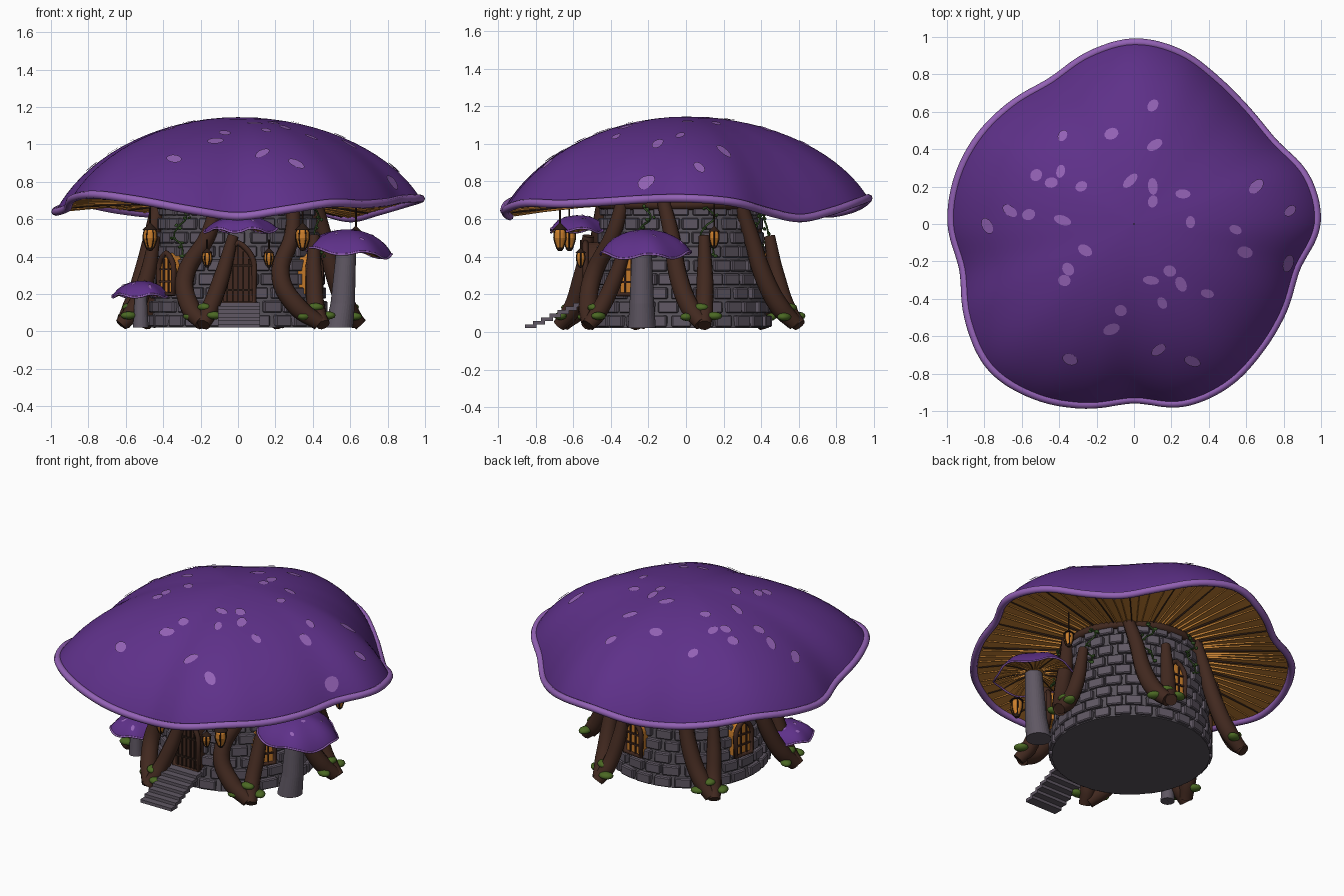
import bpy, bmesh, math, random
from mathutils import Matrix, Vector
from math import sin, cos, pi, radians, tau, sqrt

random.seed(4)
if "Cube" in bpy.data.objects:
    bpy.data.objects.remove(bpy.data.objects["Cube"])


def material(name, *rgb):
    m = bpy.data.materials.new(name)
    m.use_nodes = True
    m.diffuse_color = (*rgb, 1)
    node = m.node_tree.nodes["Principled BSDF"]
    node.inputs["Base Color"].default_value = (*rgb, 1)
    node.inputs["Roughness"].default_value = 0.85
    return m


PURPLE = material("purple cap", .112, .03, .25)
LILAC = material("lilac", .29, .12, .46)
STONE = material("grey stone", .115, .096, .125)
MORTAR = material("dark mortar", .098, .086, .104)
WOOD = material("brown wood", .054, .022, .014)
DARK = material("dark wood", .025, .012, .008)
AMBER = material("amber gill", .56, .22, .035)
GLOW = material("glowing orange", .6, .21, .025)
MOSS = material("moss green", .07, .14, .017)
LEAF = material("dark leaf", .035, .085, .018)
CENTRE = Vector((0, -.03, 0))


def finish(name, bm, mat, smooth=False):
    me = bpy.data.meshes.new(name)
    bmesh.ops.recalc_face_normals(bm, faces=bm.faces)
    bm.to_mesh(me)
    bm.free()
    me.materials.append(mat)
    me.polygons.foreach_set("use_smooth", [smooth] * len(me.polygons))
    ob = bpy.data.objects.new(name, me)
    bpy.context.collection.objects.link(ob)
    return ob


def box(bm, size, matrix):
    bmesh.ops.create_cube(bm, size=1, matrix=matrix @ Matrix.Diagonal((*size, 1)))


def ball(bm, size, matrix):
    bmesh.ops.create_icosphere(bm, subdivisions=2, radius=1,
                               matrix=matrix @ Matrix.Diagonal((*size, 1)))


def loft(name, rings, mat, smooth=True):
    """Skin closed rings of equal length."""
    bm = bmesh.new()
    vs = [[bm.verts.new(p) for p in ring] for ring in rings]
    n = len(rings[0])
    for a, b in zip(vs, vs[1:]):
        for i in range(n):
            j = (i + 1) % n
            bm.faces.new((a[i], a[j], b[j], b[i]))
    return finish(name, bm, mat, smooth)


def tube(name, pts, radii, mat, cyclic=False, smooth_path=True, sides=2):
    """Round tube along a path, turned into a mesh."""
    cu = bpy.data.curves.new(name, "CURVE")
    cu.dimensions = "3D"
    cu.bevel_depth, cu.bevel_resolution, cu.use_fill_caps = 1, sides, True
    cu.resolution_u = 6
    sp = cu.splines.new("BEZIER")
    sp.bezier_points.add(len(pts) - 1)
    if isinstance(radii, float):
        radii = [radii] * len(pts)
    for bp, p, r in zip(sp.bezier_points, pts, radii):
        bp.co, bp.radius = p, r
        bp.handle_left_type = bp.handle_right_type = "AUTO" if smooth_path else "VECTOR"
    sp.use_cyclic_u = cyclic
    tmp = bpy.data.objects.new(name + "_path", cu)
    bpy.context.collection.objects.link(tmp)
    me = bpy.data.meshes.new_from_object(tmp.evaluated_get(bpy.context.evaluated_depsgraph_get()))
    bpy.data.objects.remove(tmp)
    me.name = name
    me.materials.clear()
    me.materials.append(mat)
    me.polygons.foreach_set("use_smooth", [True] * len(me.polygons))
    ob = bpy.data.objects.new(name, me)
    bpy.context.collection.objects.link(ob)


def polar(deg, r, z):
    a = radians(deg)
    return CENTRE + Vector((r * cos(a), r * sin(a), z))


def around(table):
    """Smooth periodic lookup of a table by angle."""
    n = len(table)

    def f(a):
        u = (a % tau) / tau * n
        i, t = int(u), u % 1
        p, q, r, s = (table[(i + k) % n] for k in (-1, 0, 1, 2))
        return q + .5 * t * (r - p + t * (2*p - 5*q + 4*r - s + t * (3*(q - r) + s - p)))
    return f


def mushroom_cap(name, c, rad, mean, rim, top, under, lip, seg, gills, inner, spots, spot):
    """Domed cap whose wavy rim fades into a round crown."""
    def up(t, a):
        r = t * (mean + (rad(a) - mean) * t)
        drop = (1 - sqrt(1 - .87*t*t)) / (1 - sqrt(.13))
        return Vector((c[0] + r*cos(a), c[1] + r*sin(a), top - (top - rim(a)) * drop))

    def low(t, a, drop=0.):
        r = rad(a) * t
        return Vector((c[0] + r*cos(a), c[1] + r*sin(a), under + (rim(a) - under) * t**2 - drop))

    angles = [tau * i / seg for i in range(seg)]
    steps = [.002] + [sin(pi/2 * k/18) for k in range(1, 19)]
    loft(name + "_top", [[up(t, a) for a in angles] for t in steps], PURPLE)
    loft(name + "_underside", [[low(t, a) for a in angles] for t in (1, .85, .7, .5, .3, .01)], AMBER)
    tube(name + "_lip", [up(1, a) for a in angles[::2]], lip, LILAC, cyclic=True)
    # thin blades below the cap, every fourth one dark
    bm = bmesh.new()
    for k in range(gills):
        a = tau * (k + random.uniform(-.3, .3)) / gills
        w = .003 / rad(a)
        for t0, t1 in zip((inner, .6, .8), (.6, .8, .97)):
            for side in (-w, w):
                f = bm.faces.new([bm.verts.new(p) for p in (
                    low(t0, a + side/t0), low(t1, a + side/t1),
                    low(t1, a, lip * .6 * (1.1 - t1) + .004), low(t0, a, lip * .6 * (1.1 - t0) + .004))])
                f.material_index = int(k % 4 == 0)
    finish(name + "_gills", bm, AMBER).data.materials.append(DARK)
    # pale spots lying on the cap
    bm = bmesh.new()
    for x, y in spots:
        turn, sa, sb = random.uniform(0, pi), spot * random.uniform(.85, 1.3), spot * random.uniform(.6, .8)
        ring = []
        for k in range(12):
            b = tau * k / 12
            px = x + sa*cos(b)*cos(turn) - sb*sin(b)*sin(turn)
            py = y + sa*cos(b)*sin(turn) + sb*sin(b)*cos(turn)
            a, r = math.atan2(py, px), math.hypot(px, py)
            t = 2*r / (mean + sqrt(mean*mean + 4 * (rad(a) - mean) * r))
            ring.append(bm.verts.new(up(min(t, .99), a) + Vector((px*.006, py*.006, .005))))
        bm.faces.new(ring)
    finish(name + "_spots", bm, LILAC)


# Great cap
RADIUS = around([.975, .953, .866, .856, .887, .945, .97, .932, .882, .91, .947, .972,
                 .975, .945, 1.02, 1.082, 1.058, 1., .938, .99, .988, .95, .92, .90])
RIM = around([.71, .69, .64, .605, .64, .69, .71, .66, .63, .65, .68, .66,
              .64, .66, .71, .73, .70, .65, .615, .65, .685, .68, .69, .705])
SPOTS = [(.1, .63), (-.12, .48), (-.38, .47), (.11, .42), (-.52, .26), (-.39, .28), (-.44, .22), (-.28, .2),
         (-.02, .23), (.1, .2), (.26, .16), (.1, .12), (.65, .2), (.3, .01), (.83, .07), (.54, -.03),
         (.59, -.15), (.82, -.21), (-.66, .07), (-.56, .05), (-.38, .02), (-.78, -.01), (-.26, -.14),
         (-.35, -.24), (-.37, -.3), (.09, -.3), (.19, -.25), (.15, -.42), (.25, -.32), (.39, -.37),
         (-.07, -.46), (-.12, -.56), (-.34, -.72), (.13, -.67), (.31, -.73)]
mushroom_cap("great_cap", (0, 0), RADIUS, .95, RIM, 1.145, .7, .022, 144, 88, .4, SPOTS, .038)

# Small caps: name, centre, radii, rim height, top, tilt
for name, c, rx, ry, z, top, tilt in (("side_mushroom", (.585, -.22), .235, .24, .42, .545, .02),
                                      ("little_mushroom", (-.52, -.31), .15, .15, .19, .27, 0),
                                      ("door_awning", (.015, -.575), .195, .145, .54, .62, 0)):
    mushroom_cap(name, c,
                 lambda a: rx * ry / math.hypot(ry*cos(a), rx*sin(a)) * (1 + .03*sin(5*a)), (rx + ry) / 2,
                 lambda a: z + rx*.06*sin(5*a + 1) - tilt*cos(a), top, z + .03, .006, 40, 36, .25,
                 [(rx*k/13*cos(k*2.4), ry*k/13*sin(k*2.4)) for k in range(3, 12)], .013)


def stem(name, c, levels, mat):
    loft(name, [[(c[0] + dx + r*cos(tau*k/32), c[1] + r*sin(tau*k/32), z) for k in range(32)]
                for r, z, dx in levels], mat, smooth=False)


stem("side_stem", (.56, -.235), ((.001, .02, -.02), (.075, .02, -.02), (.065, .15, 0), (.052, .46, .02)), STONE)
stem("little_stem", (-.52, -.31), ((.001, .02, 0), (.042, .02, 0), (.036, .12, 0), (.03, .23, 0)), STONE)

# Tower core and rows of blocks
stem("tower_core", (0, -.03), ((.001, .02, 0), (.47, .02, 0), (.455, .1, 0), (.4, .7, 0)), MORTAR)
bm = bmesh.new()
ROWS, COUNT = 9, 24
for row in range(ROWS):
    z = .02 + (row + .5) * .074
    r = .463 - .095 * z
    width = tau * r / COUNT
    for k in range(COUNT):
        deg = (k + .5 * (row % 2) + random.uniform(-.06, .06)) * 360 / COUNT
        m = Matrix.Translation(polar(deg, r, z)) @ Matrix.Rotation(radians(deg + 90), 4, "Z")
        box(bm, (width - random.uniform(.012, .026), random.uniform(.045, .06), .061), m)
blocks = finish("tower_blocks", bm, STONE)
bev = blocks.modifiers.new("worn_edges", "BEVEL")
bev.width, bev.segments = .006, 1
tube("tower_top_ring", [polar(k * 30, .415, .675) for k in range(12)], .026, WOOD, cyclic=True)

# Roots, each a long trunk and a shorter prop, with moss at the foot; the front pair bow sideways
moss = bmesh.new()
for deg, bow in ((10, 0), (70, 0), (137, 0), (200, 0), (253, 1), (312, 1)):
    foot = polar(deg, .65, .045)
    trunk = [polar(deg - 22 + 24*bow, .425, .69), polar(deg - 16 + 13*bow, .46, .52),
             polar(deg - 11 - 5*bow, .52, .29), polar(deg - 5 - 4*bow, .585, .13), foot]
    tube("root_trunk", trunk, [.036, .043, .05, .053, .042], WOOD, sides=3)
    prop = [polar(deg + 5 + 9*bow, .49, .51), polar(deg + 4 + 3*bow, .54, .27), polar(deg + 2, .61, .1),
            polar(deg + 1, .67, .035)]
    tube("root_prop", prop, [.03, .045, .048, .036], WOOD, sides=3)
    for da, r, z in ((-7, .62, .08), (6, .65, .085), (0, .62, .13)):
        ball(moss, (.045, .034, .022), Matrix.Translation(polar(deg + da, r, z))
             @ Matrix.Rotation(random.uniform(0, pi), 4, "Z"))
finish("moss_clumps", moss, MOSS, True)


def arch(name, deg, r, z0, w, h, fill, bars, levels, bar_mat):
    """Pointed opening: filled panel, frame and bars, set in the wall."""
    m = Matrix.Translation(polar(deg, r, z0)) @ Matrix.Rotation(radians(deg + 90), 4, "Z")
    half, spring = w / 2, h * .58
    side = [(half * cos(t) ** .8, spring + (h - spring) * (t / (pi/2)) ** .85)
            for t in (0, .3, .6, .9, 1.2, 1.4)]
    out = [(half, 0)] + side + [(0, h)] + [(-x, z) for x, z in reversed(side)] + [(-half, 0)]
    bm = bmesh.new()
    face = bm.faces.new([bm.verts.new(m @ Vector((x, 0, z))) for x, z in out])
    ext = bmesh.ops.extrude_face_region(bm, geom=[face])
    push = m.to_3x3() @ Vector((0, .07, 0))
    bmesh.ops.translate(bm, vec=push, verts=[v for v in ext["geom"] if isinstance(v, bmesh.types.BMVert)])
    finish(name + "_panel", bm, fill)
    tube(name + "_frame", [m @ Vector((x, -.004, z)) for x, z in out], .015, WOOD,
         cyclic=True, smooth_path=False)
    bm = bmesh.new()
    for k in range(bars):
        x = w * ((k + 1) / (bars + 1) - .5)
        tall = h * (.98 - .75 * abs(x) / half * .5)
        box(bm, (.008, .012, tall), m @ Matrix.Translation((x, -.003, tall / 2)))
    for z in levels:
        box(bm, (w, .014, .01), m @ Matrix.Translation((0, -.003, h * z)))
    finish(name + "_bars", bm, bar_mat)


for deg in (83, 166, 219, 326):
    arch("window", deg, .49, .2, .125, .22, GLOW, 2, (.3, .6), WOOD)
arch("door", 270, .5, .15, .175, .325, WOOD, 5, (.22, .62), DARK)

# Front steps
bm = bmesh.new()
for k in range(7):
    box(bm, (.225, .062, .02), Matrix.Translation((.005, -.825 + k * .043, .03 + k * .019)))
finish("front_steps", bm, STONE)

# Hanging lanterns: position, scale, hanger length
for x, y, z, s, hang in ((-.47, -.62, .5, 1, .16), (.345, -.67, .5, 1, .15), (-.165, -.56, .39, .7, .1),
                         (.165, -.56, .39, .7, .1), (.63, .15, .5, .8, .18)):
    at = Vector((x, y, z))
    stem("lantern_glass", (x, y), [(r*s, z + h*s, 0) for r, h in
         ((.001, -.055), (.018, -.055), (.036, .0), (.034, .03), (.026, .045))], GLOW)
    stem("lantern_lid", (x, y), [(r*s, z + h*s, 0) for r, h in ((.001, .042), (.042, .042), (.02, .062), (.004, .08))], DARK)
    stem("lantern_base", (x, y), [(r*s, z + h*s, 0) for r, h in ((.001, -.07), (.012, -.068), (.022, -.052), (.001, -.05))], DARK)
    for k in range(6):
        d = Vector((cos(tau*k/6), sin(tau*k/6), 0)) * s
        tube("lantern_rib", [at + d*.02 - Vector((0, 0, .054*s)), at + d*.037, at + d*.03 + Vector((0, 0, .045*s))],
             .0035, DARK, sides=0)
    tube("lantern_hanger", [at + Vector((0, 0, .07*s)), at + Vector((0, 0, hang))], .005, DARK, sides=1)

# Vines hanging from the top ring
leaves = bmesh.new()
for deg in (18, 62, 100, 228, 335):
    path = [polar(deg + 5*sin(k*1.7), .455 + .005*k, .66 - .05*k) for k in range(6)]
    tube("vine", path, .005, LEAF, sides=1)
    for p in path:
        for _ in range(2):
            off = Vector([random.uniform(-.018, .018) for _ in range(3)])
            ball(leaves, (.014, .006, .01), Matrix.Translation(p + off)
                 @ Matrix.Rotation(random.uniform(0, pi), 4, "Z") @ Matrix.Rotation(random.uniform(-1, 1), 4, "X"))
finish("vine_leaves", leaves, LEAF, True)
